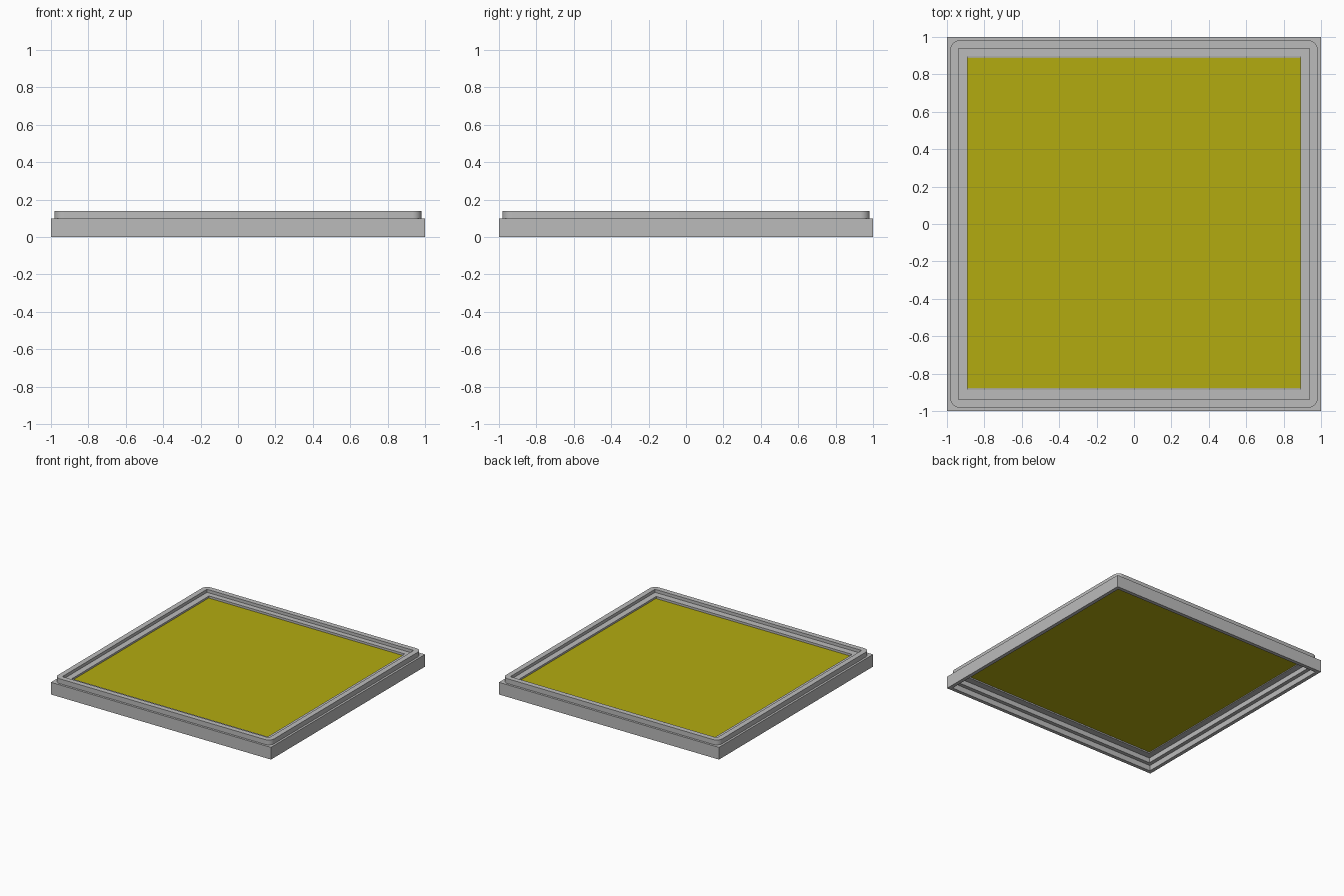
import bpy
import bmesh
import math

old = bpy.data.objects.get("Cube")
if old:
    bpy.data.objects.remove(old, do_unlink=True)


def material(name, rgb):
    mat = bpy.data.materials.new(name)
    mat.use_nodes = True
    mat.diffuse_color = (*rgb, 1)
    mat.node_tree.nodes["Principled BSDF"].inputs["Base Color"].default_value = (*rgb, 1)
    return mat


def rounded_loop(bm, half, z, radius, shift=0.0, steps=8):
    """One square loop with optionally rounded corners."""
    verts = []
    for corner, (sx, sy) in enumerate([(1, 1), (-1, 1), (-1, -1), (1, -1)]):
        for i in range(steps + 1):
            a = (corner + i / steps) * math.pi / 2
            x = sx * (half - radius) + radius * math.cos(a)
            y = sy * (half - radius) + radius * math.sin(a) + shift
            verts.append(bm.verts.new((x, y, z)))
    return verts


def finish(bm, name, mat):
    bmesh.ops.remove_doubles(bm, verts=bm.verts, dist=1e-5)
    bmesh.ops.recalc_face_normals(bm, faces=bm.faces)
    mesh = bpy.data.meshes.new(name)
    bm.to_mesh(mesh)
    bm.free()
    mesh.materials.append(mat)
    obj = bpy.data.objects.new(name, mesh)
    bpy.context.collection.objects.link(obj)
    return obj


grey = material("frame grey", (0.5, 0.5, 0.5))
olive = material("panel yellow", (0.45, 0.41, 0.005))

# Frame: closed stepped section swept around the square
section = [  # half width, height, corner radius, y shift
    (1.0, 0.0, 0, 0), (1.0, 0.1, 0, 0),             # outer wall
    (0.982, 0.1, 0.05, 0), (0.982, 0.14, 0.05, 0),  # raised lip
    (0.939, 0.14, 0, 0), (0.939, 0.115, 0, 0),      # inner ledge
    (0.89, 0.115, 0, 0.005), (0.89, 0.085, 0, 0.005),   # opening
    (0.939, 0.085, 0, 0), (0.939, 0.045, 0, 0),     # underside step
    (0.97, 0.045, 0, 0), (0.97, 0.0, 0, 0),         # bottom recess
]
bm = bmesh.new()
loops = [rounded_loop(bm, *row) for row in section]
for a, b in zip(loops, loops[1:] + loops[:1]):
    n = len(a)
    for i in range(n):
        j = (i + 1) % n
        bm.faces.new((a[i], a[j], b[j], b[i]))
frame = finish(bm, "frame", grey)

# Thin panel filling the opening
bm = bmesh.new()
bmesh.ops.create_cube(bm, size=1)
bmesh.ops.scale(bm, vec=(1.784, 1.77, 0.008), verts=bm.verts)
bmesh.ops.translate(bm, vec=(0, 0.005, 0.096), verts=bm.verts)
finish(bm, "panel", olive)

# Smooth only the rounded lip corners
bpy.ops.object.select_all(action="DESELECT")
frame.select_set(True)
bpy.context.view_layer.objects.active = frame
bpy.ops.object.shade_smooth_by_angle(angle=math.radians(30))
